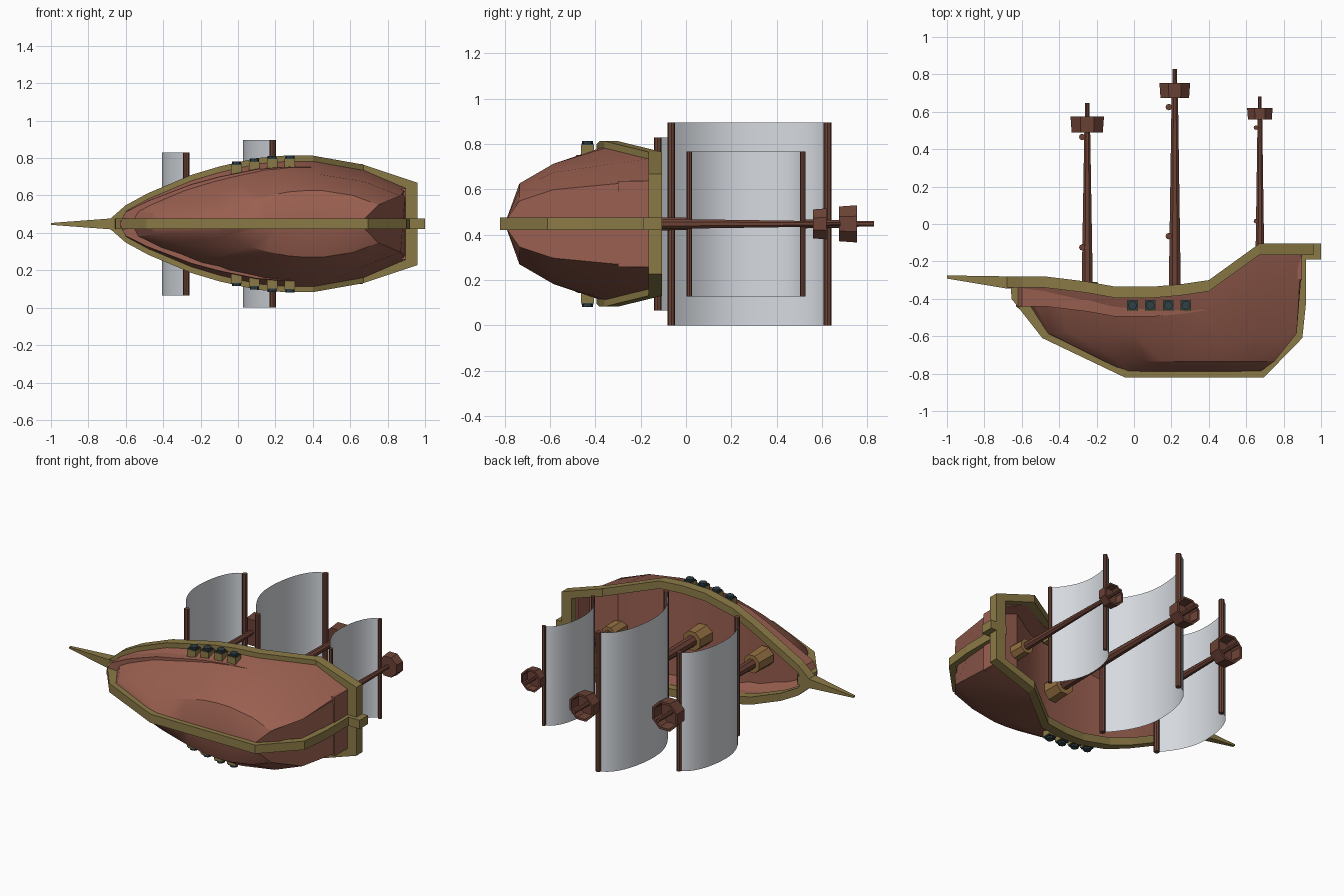
import bpy, bmesh, math
from mathutils import Matrix, Vector

if "Cube" in bpy.data.objects:
    bpy.data.objects.remove(bpy.data.objects["Cube"])

ZC = 0.448  # centre plane: the ship lies on its side, masts along +y


def material(name, rgb):
    m = bpy.data.materials.new(name)
    m.diffuse_color = (*rgb, 1)
    m.use_nodes = True
    m.node_tree.nodes["Principled BSDF"].inputs["Base Color"].default_value = m.diffuse_color
    return m


HULL = material("hull_red_brown", (0.32, 0.115, 0.08))
TRIM = material("olive_trim", (0.26, 0.195, 0.062))
MAST = material("dark_mast_wood", (0.15, 0.055, 0.037))
SAIL = material("pale_sail", (0.67, 0.70, 0.74))
STEP = material("tan_wood", (0.30, 0.16, 0.055))
IRON = material("dark_iron", (0.03, 0.05, 0.06))


def make(name, verts, faces, mat, smooth=None):
    me = bpy.data.meshes.new(name)
    me.from_pydata([(x, y, z + ZC) for x, y, z in verts], [], faces)
    bm = bmesh.new()
    bm.from_mesh(me)
    bmesh.ops.recalc_face_normals(bm, faces=bm.faces)
    bm.to_mesh(me)
    bm.free()
    ob = bpy.data.objects.new(name, me)
    bpy.context.collection.objects.link(ob)
    me.materials.append(mat)
    if smooth:
        bpy.ops.object.select_all(action='DESELECT')
        ob.select_set(True)
        bpy.context.view_layer.objects.active = ob
        bpy.ops.object.shade_smooth_by_angle(angle=math.radians(smooth))
    return ob


def loft(name, rings, mat, caps=True, loop=False, smooth=None):
    """Skin closed rings of equal length."""
    n, k = len(rings[0]), len(rings)
    faces = []
    for i in range(k if loop else k - 1):
        a, b = i * n, ((i + 1) % k) * n
        faces += [(a + j, a + (j + 1) % n, b + (j + 1) % n, b + j) for j in range(n)]
    if caps and not loop:
        faces += [tuple(range(n)), tuple(range((k - 1) * n, k * n))]
    return make(name, [v for r in rings for v in r], faces, mat, smooth)


def turned(name, x, profile, mat, sides=8, loop=False, smooth=None):
    """Turned part around a mast axis; profile is (y, radius)."""
    rings = []
    for y, r in profile:
        angs = [2 * math.pi * (j + 0.5) / sides for j in range(sides)]
        rings.append([(x + r * math.cos(t), y, r * math.sin(t)) for t in angs])
    return loft(name, rings, mat, loop=loop, smooth=smooth)


def rod_z(name, x, y, r, z0, z1, mat, sides=8):
    ring = [(x + r * math.cos(2 * math.pi * j / sides), y + r * math.sin(2 * math.pi * j / sides))
            for j in range(sides)]
    return loft(name, [[(a, b, z) for a, b in ring] for z in (z0, z1)], mat)


def box(name, x0, x1, y0, y1, z0, z1, mat):
    return loft(name, [[(x0, y0, z), (x1, y0, z), (x1, y1, z), (x0, y1, z)] for z in (z0, z1)], mat)


# Sheer line: x, top of rim y, outer half width
SHEER = [(-.68, -.28, .03), (-.60, -.28, .10), (-.48, -.28, .165), (-.25, -.308, .262),
         (-.10, -.335, .307), (.10, -.335, .352), (.25, -.322, .365), (.40, -.30, .365),
         (.67, -.105, .317), (.96, -.105, .22)]

# Hull: station sections lofted from bow to stern, deck sunk below the rim
rings = []
for x, yt, w in SHEER:
    xt = min(max(x, -.63), .895)
    t = (xt + .63) / 1.525
    wt = max(w - .028, .012)
    f = wt / .337
    ys = yt - .05
    side = [(-.04 + t * .71, -.792, .02),
            (-.17 + t * .92, -.735, .178 * f),
            (-.47 + t * 1.34, -.585, .265 * f),
            (xt, ys, wt),
            (xt, ys, wt * .93),
            (xt, ys - .11, wt * .90)]
    rings.append(side + [(a, b, -c) for a, b, c in reversed(side)])
loft("hull", rings, HULL, smooth=28)
box("transom_bulwark", .875, .897, -.30, -.15, -.19, .19, HULL)

# Rim running round both sides and across the stern
half = []
for x, yt, w in SHEER:
    xi = min(max(x, -.63), .89)
    wi = max(w - .05, .004) if x < .9 else .195
    half.append([(x, yt, w), (xi, yt, wi), (xi, yt - .06, wi), (x, yt - .06, w)])
port = [[(a, b, -c) for a, b, c in r] for r in reversed(half)]
loft("rim", half + port, TRIM, loop=True)

# Keel band wrapping bow, bottom and stern
outer = [(-.66, -.30), (-.655, -.40), (-.49, -.61), (-.05, -.82), (.695, -.82), (.90, -.61), (.92, -.42), (.92, -.13)]
inner = [(-.58, -.30), (-.58, -.40), (-.45, -.575), (-.035, -.785), (.67, -.785), (.865, -.585), (.88, -.42), (.88, -.13)]
loft("keel", [[(*o, .028), (*i, .028), (*i, -.028), (*o, -.028)] for o, i in zip(outer, inner)], TRIM)
box("stern_block", .885, 1.0, -.19, -.105, -.028, .028, TRIM)

# Bowsprit tapering to the tip
loft("bowsprit", [[(x, a, w), (x, b, w), (x, b, -w), (x, a, -w)]
                  for x, a, b, w in [(-1.0, -.275, -.292, .005), (-.68, -.28, -.345, .029),
                                     (-.60, -.28, -.345, .029)]], TRIM)

# Masts, steps, nests, yards and sails
# name, x, base y, nest y0, nest y1, nest radius, tip y, mast radius, yard x, low y, high y, yard radius, half span, belly
RIGS = [("fore", -.25, -.43, .49, .575, .097, .648, .034, -.277, -.125, .465, .017, .382, .130),
        ("main", .218, -.49, .675, .755, .089, .83, .037, .186, -.065, .625, .0175, .448, .158),
        ("rear", .673, -.29, .56, .62, .074, .682, .027, .652, .015, .515, .0125, .32, .113)]
for n, x, yb, n0, n1, nr, tip, mr, yx, lo, hi, yr, span, belly in RIGS:
    turned(n + "_mast", x, [(yb, mr), (n0 + .01, mr * .5), (n0 + .011, mr * .38), (tip, mr * .36)], MAST, smooth=40)
    turned(n + "_mast_step", x, [(yb - .02, mr * 1.9), (yb + .12, mr * 1.75)], STEP)
    turned(n + "_nest", x, [(n0, .006), (n0, nr * .93), (n1, nr), (n1, nr * .84), (n0 + .015, nr * .78),
                            (n0 + .015, .006)], MAST, loop=True)
    for tag, y in (("lower", lo), ("upper", hi)):
        rod_z(f"{n}_{tag}_yard", yx, y, yr, -span, span, MAST)
    # Sail: single curved sheet, fuller towards the top
    pts, N = [], 20
    for i in range(N + 1):
        t = .5 - .5 * math.cos(math.pi * i / N)  # 0 at top yard
        u = 2 * t - 1
        d = math.sqrt(max(0, 1 - u * u)) if t < .5 else 1 - abs(u) ** 2.1
        pts.append((yx - belly * d, hi + (lo - hi) * t))
    verts = [(a, b, s) for a, b in pts for s in (-span, span)]
    make(n + "_sail", verts, [(2 * i, 2 * i + 1, 2 * i + 3, 2 * i + 2) for i in range(N)], SAIL, smooth=40)

# Gun ports on both sides
for i, (x, top) in enumerate([(-.008, .333), (.087, .350), (.183, .364), (.277, .366)]):
    for s, tag in ((1, "upper"), (-1, "lower")):
        n = f"gun_{tag}_{i + 1}"
        box(n + "_port", x - .029, x + .029, -.464, -.406, s * (top - .08), s * (top - .018), TRIM)
        box(n + "_plate", x - .026, x + .026, -.461, -.409, s * (top - .018), s * (top - .011), IRON)
        rod_z(n + "_barrel", x, -.435, .024, s * (top - .05), s * top, IRON)
